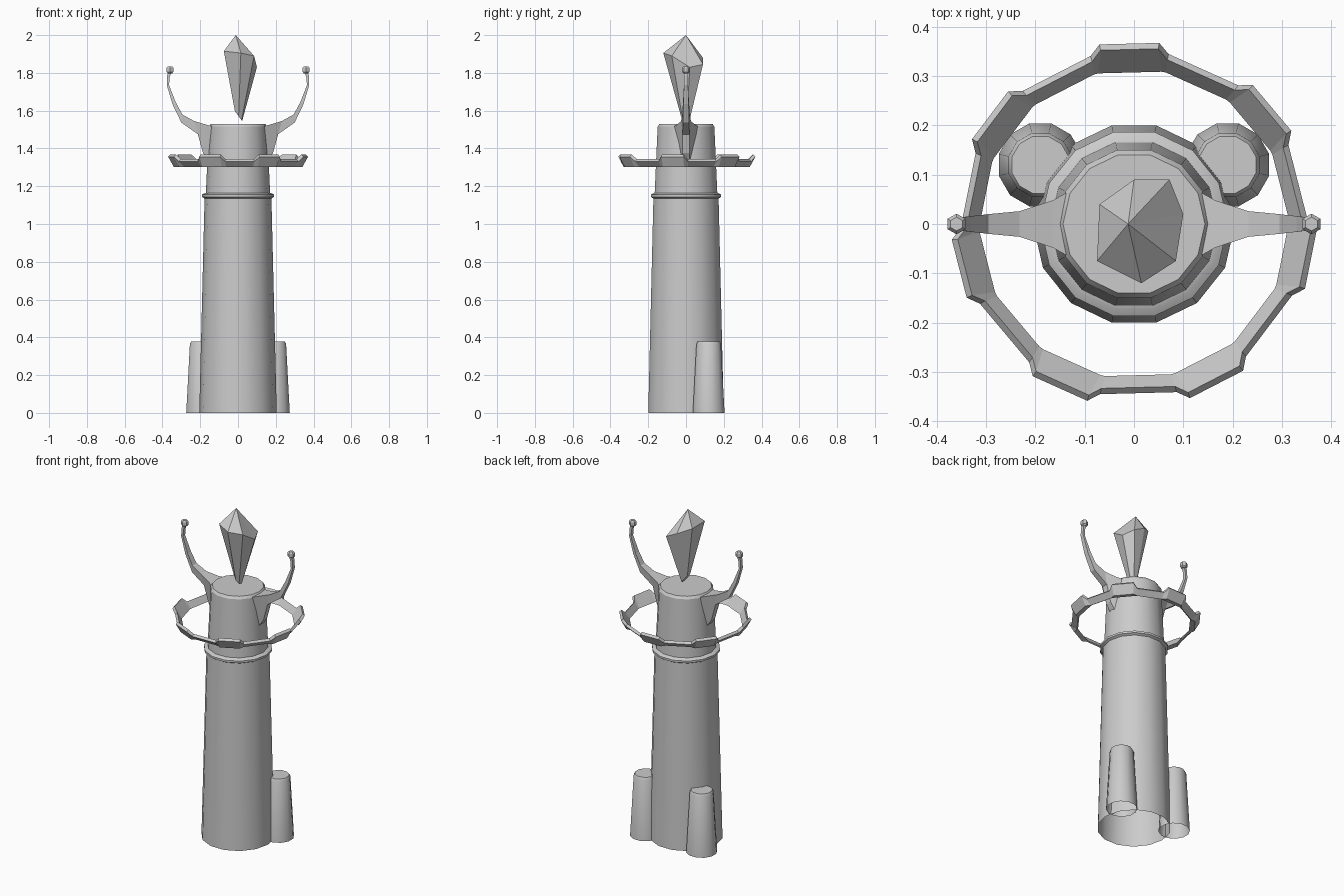
import bpy, bmesh
from math import sin, cos, pi, radians

if "Cube" in bpy.data.objects:
    bpy.data.objects.remove(bpy.data.objects["Cube"])


def make(name, verts, faces, smooth=False):
    me = bpy.data.meshes.new(name)
    me.from_pydata(verts, [], faces)
    bm = bmesh.new()
    bm.from_mesh(me)
    bmesh.ops.recalc_face_normals(bm, faces=bm.faces)
    bm.to_mesh(me)
    bm.free()
    ob = bpy.data.objects.new(name, me)
    bpy.context.collection.objects.link(ob)
    if smooth:
        bpy.ops.object.select_all(action='DESELECT')
        ob.select_set(True)
        bpy.context.view_layer.objects.active = ob
        bpy.ops.object.shade_smooth_by_angle(angle=radians(30))
    return ob


def loft(name, rings, caps=(True, True), closed=False, smooth=False):
    """Skin equal-length vertex rings, with optional end caps."""
    n, m = len(rings[0]), len(rings)
    faces = []
    for i in range(m if closed else m - 1):
        a, b = i * n, (i + 1) % m * n
        faces += [(a + j, a + (j + 1) % n, b + (j + 1) % n, b + j) for j in range(n)]
    if not closed:
        if caps[0]:
            faces.append(tuple(range(n)))
        if caps[1]:
            faces.append(tuple(range((m - 1) * n, m * n)))
    return make(name, [v for r in rings for v in r], faces, smooth)


def lathe(name, profile, sides, cx=0, cy=0, turn=0.0):
    rings = [[(cx + r * cos(turn + 2 * pi * k / sides),
               cy + r * sin(turn + 2 * pi * k / sides), z) for k in range(sides)]
             for r, z in profile]
    return loft(name, rings, caps=(False, True), smooth=True)


# Main tower: tapered shaft, ledge and upper drum, open underneath
lathe("tower", [(.205, 0), (.177, 1.135), (.191, 1.143), (.191, 1.155), (.177, 1.163),
                (.170, 1.165), (.154, 1.515), (.144, 1.53)], 14)

# Two small turrets at the rear of the base
for s, side in ((-1, "left"), (1, "right")):
    lathe(side + "_turret", [(.087, 0), (.067, .365), (.060, .378)], 12,
          s * .19, .12, pi / 12)

# Floating flared ring with seven raised segments
rings = []
for k in range(7):
    mid = 91.5 + k * 360 / 7
    for da, r, z in ((-13, .352, 1.343), (-9.4, .371, 1.368),
                     (9.4, .371, 1.368), (13, .352, 1.343)):
        a, b = radians(mid + da), radians(mid + (13.5 if da > 0 else -13.5))
        if abs(da) < 10:
            b = radians(mid + da * 1.25)
        rings.append([(r_ * cos(t), r_ * sin(t), z_) for r_, z_, t in
                      ((r - .012, z, a), (r, z - .012, a),
                       (r - .03, 1.302, a), (.314, 1.306, b))])
loft("floating_ring", rings, closed=True)

# Curved horns: upper x, z / lower x, z / upper and lower half width
horn = [(.125, 1.515, .125, 1.285, .07, .022),
        (.165, 1.525, .185, 1.375, .048, .018),
        (.232, 1.545, .212, 1.475, .026, .018),
        (.295, 1.58, .300, 1.537, .020, .016),
        (.330, 1.645, .347, 1.635, .016, .014),
        (.365, 1.735, .377, 1.735, .011, .011),
        (.362, 1.775, .375, 1.785, .010, .010),
        (.352, 1.805, .366, 1.812, .010, .010)]
for s, side in ((-1, "left"), (1, "right")):
    loft(side + "_horn", [[(s * xt, -wt, zt), (s * xt, wt, zt),
                           (s * xb, wb, zb), (s * xb, -wb, zb)]
                          for xt, zt, xb, zb, wt, wb in horn])
    # Knob on the horn tip
    lathe(side + "_horn_knob", [(.001, 1.796), (.014, 1.798), (.021, 1.806),
                                (.021, 1.826), (.014, 1.835)], 6, s * .36, 0, pi / 6)
    bpy.context.object.data.shade_flat()

# Faceted crystal hovering over the top
girdle = [(-.075, -.075, 1.915), (.015, -.12, 1.905), (.085, -.075, 1.89),
          (.10, .02, 1.83), (.072, .09, 1.845), (0, .09, 1.88), (-.07, .04, 1.91)]
tip = [(x * .22, y * .22, 1.575 - x * .3) for x, y, z in girdle]
n = len(girdle)
faces = [(j, (j + 1) % n, n + (j + 1) % n, n + j) for j in range(n)]
faces += [(n + j, n + (j + 1) % n, 2 * n) for j in range(n)] + [tuple(range(n))]
make("crystal", tip + girdle + [(-.012, 0, 2.0)], faces)
